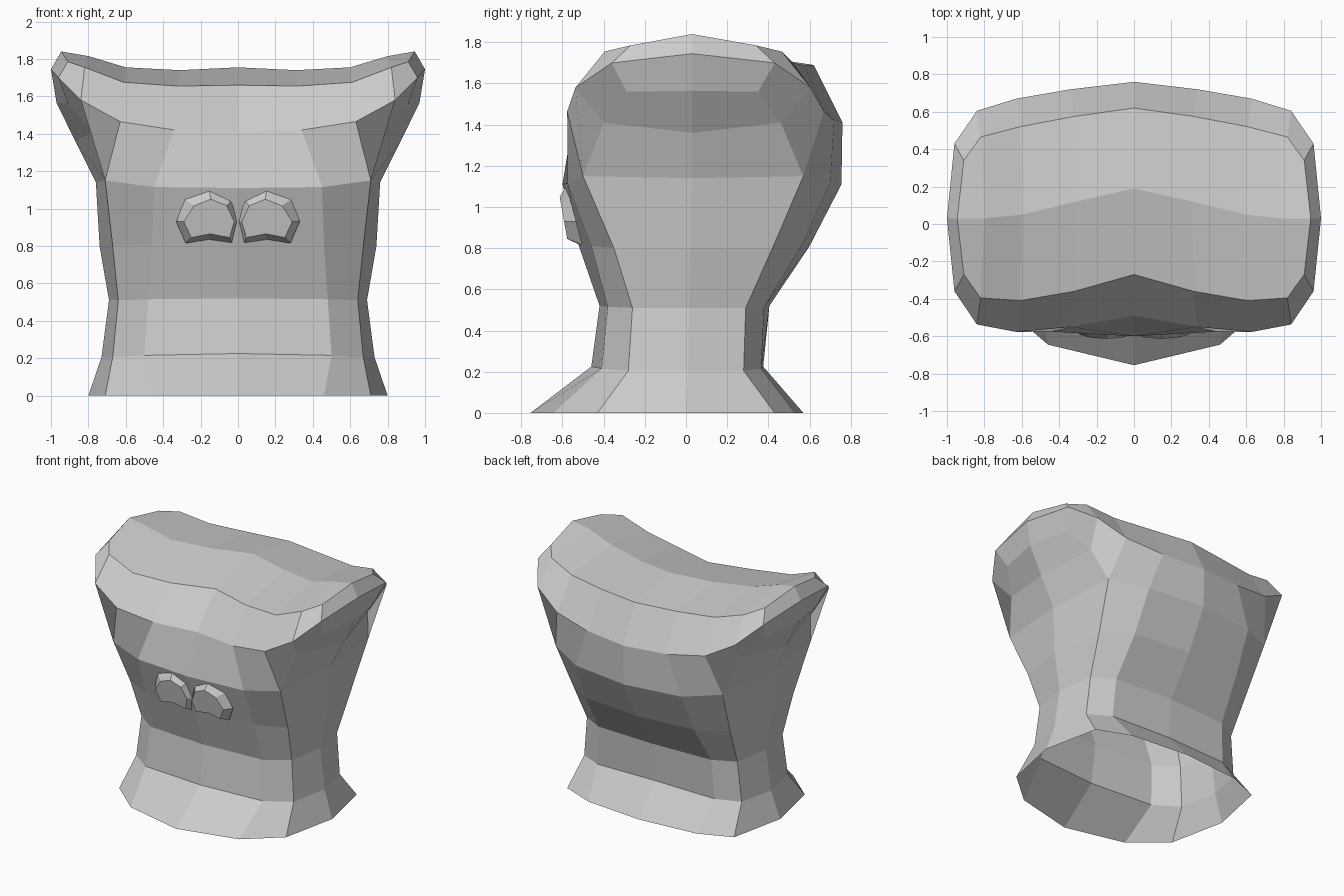
import bpy, bmesh

if "Cube" in bpy.data.objects:
    bpy.data.objects.remove(bpy.data.objects["Cube"])


def make_mirrored(name, bm):
    """Finish a half mesh (x >= 0) as an object mirrored across x = 0."""
    bmesh.ops.recalc_face_normals(bm, faces=bm.faces)
    mesh = bpy.data.meshes.new(name)
    bm.to_mesh(mesh)
    bm.free()
    ob = bpy.data.objects.new(name, mesh)
    bpy.context.collection.objects.link(ob)
    mod = ob.modifiers.new("mirror", 'MIRROR')
    mod.merge_threshold = 0.0005
    return ob


def strip(bm, a, b):
    """Quads between two equal-length rows of vertices."""
    for i in range(len(a) - 1):
        bm.faces.new((a[i], a[i + 1], b[i + 1], b[i]))


def half_ring(bm, xz, front, side, back):
    """Half loop from front centre round the side to back centre."""
    xz_all = xz + xz[-2::-1]
    ys = front + [side] + back[::-1]
    return [bm.verts.new((x, y, z)) for (x, z), y in zip(xz_all, ys)]


bm = bmesh.new()

# Trunk: open flared foot, narrow waist, widening to the shoulders
# (xz of centre, mid, corner, side; front y; side y; back y)
levels = [
    ([(0, 0), (.46, 0), (.71, 0), (.80, 0)], [-.755, -.645, -.43], 0, [.57, .53, .43]),
    ([(0, .225), (.5, .215), (.67, .205), (.73, .205)], [-.46, -.41, -.28], .01, [.375, .365, .28]),
    ([(0, .52), (.48, .515), (.64, .51), (.69, .51)], [-.42, -.38, -.26], .015, [.405, .38, .29]),
    ([(0, .81), (.46, .81), (.67, .80), (.74, .80)], [-.52, -.46, -.35], .02, [.60, .56, .42]),
    ([(0, 1.11), (.45, 1.115), (.71, 1.15), (.76, 1.14)], [-.60, -.575, -.50], .03, [.755, .70, .57]),
]
rings = [half_ring(bm, *lv) for lv in levels]
for lower, upper in zip(rings, rings[1:]):
    strip(bm, lower, upper)
shoulder = rings[-1]

# Outer edge of the flared top, and the rim just inside it
edge = half_ring(bm, [(0, 1.41), (.34, 1.42), (.63, 1.465), (.84, 1.58), (.96, 1.70), (1.0, 1.745)],
                 [-.49, -.55, -.577, -.537, -.36], .03, [.76, .72, .67, .605, .43])
rim = half_ring(bm, [(0, 1.66), (.32, 1.655), (.61, 1.675), (.82, 1.755), (.91, 1.785), (.945, 1.84)],
                [-.27, -.36, -.41, -.395, -.27], .03, [.62, .575, .52, .465, .34])
strip(bm, edge, rim)
strip(bm, shoulder[:3], edge[:3])
strip(bm, shoulder[4:], edge[8:])

# Undersides of the two side flares
low = [bm.verts.new(c) for c in ((.78, -.40, 1.41), (.87, .03, 1.36), (.78, .46, 1.41))]
high = [bm.verts.new(c) for c in ((.91, -.29, 1.56), (.97, .03, 1.565), (.91, .35, 1.56))]
strip(bm, shoulder[2:5], low)
strip(bm, low, high)
strip(bm, high, edge[4:7])
for c, p, q, e2, e3, e4 in ((2, 0, 0, 2, 3, 4), (4, 2, 2, 8, 7, 6)):
    bm.faces.new((shoulder[c], low[p], edge[e3], edge[e2]))
    bm.faces.new((low[p], high[q], edge[e4], edge[e3]))

# Saddle-shaped top
ridge = [bm.verts.new(c) for c in ((0, .19, 1.755), (.31, .12, 1.74), (.6, .05, 1.755), (.8, .03, 1.815))]
ridge.append(rim[5])
for r in (rim[:5], rim[:5:-1]):
    strip(bm, r[:4], ridge[:4])
    bm.faces.new((r[3], r[4], ridge[4], ridge[3]))
# back centre vertex lies on the raised rear lip
rim[10].co.z = rim[9].co.z = 1.69
rim[8].co.z = 1.70
make_mirrored("body", bm)

# Two bevelled eye plates, tilted to follow the front
bm = bmesh.new()
outer = [(.03, .81), (.155, .835), (.28, .815), (.33, .93), (.285, 1.05), (.155, 1.105), (.03, 1.05), (.0, .93)]
inner = [(.045, .845), (.15, .865), (.25, .845), (.29, .93), (.235, 1.015), (.145, 1.05), (.06, 1.015), (.02, .93)]
back = [bm.verts.new((x, -.50 - .26 * (z - .80), z)) for x, z in outer]
front = [bm.verts.new((x, -.575 - .18 * (z - .835), z)) for x, z in inner]
strip(bm, back + back[:1], front + front[:1])
bm.faces.new(front)
make_mirrored("eyes", bm)
